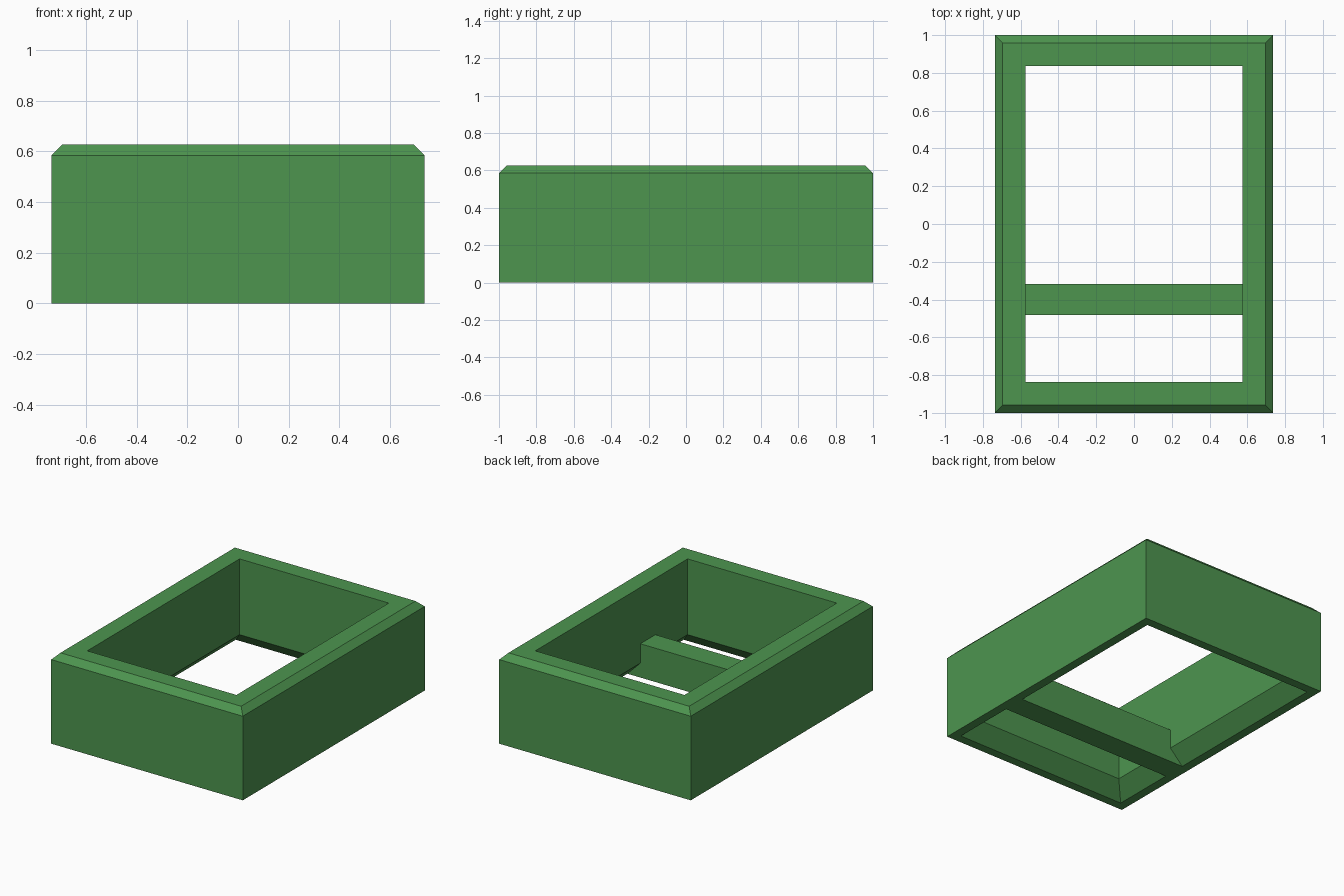
import bpy
import bmesh

if "Cube" in bpy.data.objects:
    bpy.data.objects.remove(bpy.data.objects["Cube"])

green = bpy.data.materials.new("leaf green")
green.diffuse_color = (0.075, 0.30, 0.078, 1.0)
green.use_nodes = True
green.node_tree.nodes["Principled BSDF"].inputs["Base Color"].default_value = green.diffuse_color


def finish(bm, name):
    """Turn a bmesh into a flat-shaded green object."""
    bmesh.ops.recalc_face_normals(bm, faces=bm.faces)
    mesh = bpy.data.meshes.new(name)
    bm.to_mesh(mesh)
    bm.free()
    mesh.materials.append(green)
    obj = bpy.data.objects.new(name, mesh)
    bpy.context.collection.objects.link(obj)
    return obj


# Box dimensions
HX, HY, TOP = 0.737, 1.0, 0.627
WALL = 0.163       # wall thickness
BEVEL = 0.042      # outer top bevel
RIM = 0.063        # width of the bottom rim
FLARE = WALL - RIM # height and width of the inner bottom flare

# Frame: wall cross-section (inset, height) swept around the rectangle
section = [(0, 0), (0, TOP - BEVEL), (BEVEL, TOP), (WALL, TOP),
           (WALL, FLARE), (RIM, 0)]
bm = bmesh.new()
rings = [[bm.verts.new((sx * (HX - d), sy * (HY - d), z))
          for sx, sy in ((-1, -1), (1, -1), (1, 1), (-1, 1))]
         for d, z in section]
for i, ring in enumerate(rings):
    after = rings[(i + 1) % len(rings)]
    for k in range(4):
        n = (k + 1) % 4
        bm.faces.new((ring[k], ring[n], after[n], after[k]))
finish(bm, "box_frame")

# Cross bar: spans the opening and follows the flare at both ends
IN, OUT, BAR = HX - WALL, HX - RIM, 0.235
outline = [(-OUT, 0), (OUT, 0), (IN, FLARE), (IN, BAR), (-IN, BAR), (-IN, FLARE)]
bm = bmesh.new()
face = bm.faces.new([bm.verts.new((x, -0.483, z)) for x, z in outline])
extruded = bmesh.ops.extrude_face_region(bm, geom=[face])["geom"]
bmesh.ops.translate(bm, vec=(0, 0.165, 0),
                    verts=[g for g in extruded if isinstance(g, bmesh.types.BMVert)])
finish(bm, "cross_bar")
